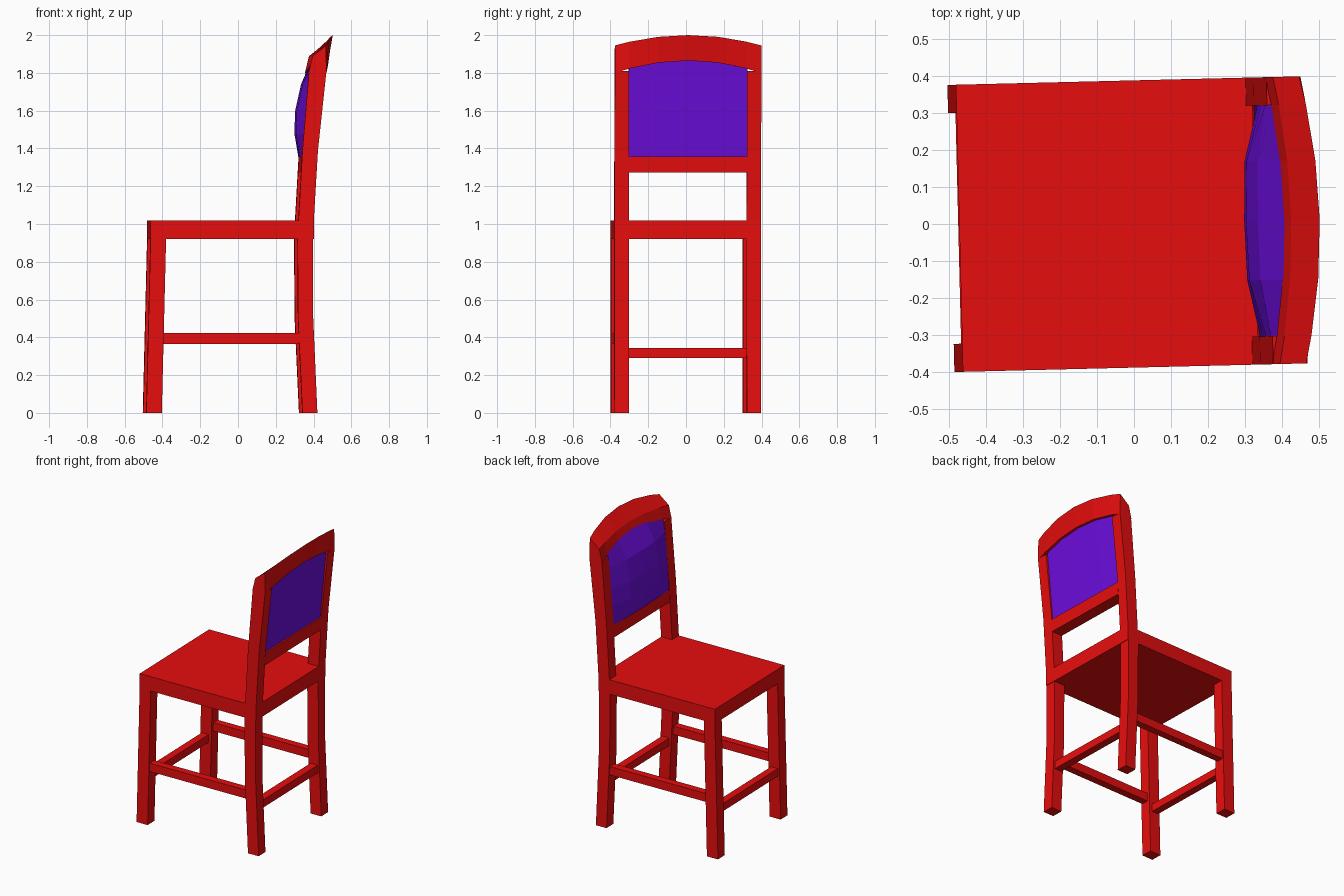
import bpy, bmesh, math
from mathutils import Matrix

if "Cube" in bpy.data.objects:
    bpy.data.objects.remove(bpy.data.objects["Cube"])

TURN = Matrix.Rotation(math.radians(1.4), 4, 'Z')  # whole chair sits slightly turned


def material(name, rgb):
    m = bpy.data.materials.new(name)
    m.diffuse_color = (*rgb, 1)
    m.use_nodes = True
    m.node_tree.nodes["Principled BSDF"].inputs["Base Color"].default_value = m.diffuse_color
    return m


RED = material("red_paint", (0.8, 0.004, 0.004))
PURPLE = material("purple_fabric", (0.15, 0.004, 0.72))


def loft(name, rings, mat=RED):
    """Skin a list of equal-length closed rings and cap both ends."""
    bm = bmesh.new()
    vs = [[bm.verts.new(p) for p in r] for r in rings]
    n = len(vs[0])
    for a, b in zip(vs, vs[1:]):
        for i in range(n):
            bm.faces.new((a[i], a[(i + 1) % n], b[(i + 1) % n], b[i]))
    bm.faces.new(vs[0])
    bm.faces.new(vs[-1])
    bmesh.ops.recalc_face_normals(bm, faces=bm.faces)
    bm.transform(TURN)
    me = bpy.data.meshes.new(name)
    bm.to_mesh(me)
    bm.free()
    me.materials.append(mat)
    ob = bpy.data.objects.new(name, me)
    bpy.context.collection.objects.link(ob)
    return ob


def rect(x0, x1, y0, y1, z):
    return [(x0, y0, z), (x1, y0, z), (x1, y1, z), (x0, y1, z)]


def box(name, x0, x1, y0, y1, z0, z1):
    return loft(name, [rect(x0, x1, y0, y1, z0), rect(x0, x1, y0, y1, z1)])


def mix(a, b, t):
    return [p + (q - p) * t for p, q in zip(a, b)]


W, IN = 0.388, 0.312  # outer and inner half width

# Seat slab
box("seat", -0.472, 0.392, -W, W, 0.92, 1.018)

# Legs, back posts and side stretchers, one set per side
front_leg = [(0, -0.495, -0.413), (0.93, -0.472, -0.39)]
back_post = [(0, 0.332, 0.411), (0.5, 0.309, 0.389), (0.92, 0.306, 0.388),
             (1.02, 0.311, 0.392), (1.39, 0.332, 0.414), (1.81, 0.367, 0.459)]
for side, s in (("left", 1), ("right", -1)):
    y0, y1 = sorted((s * IN, s * W))
    for part, path in (("front_leg", front_leg), ("back_post", back_post)):
        loft(f"{part}_{side}", [rect(a, b, y0, y1, z) for z, a, b in path])
    y0, y1 = sorted((s * 0.33, s * 0.38))
    box(f"side_stretcher_{side}", -0.42, 0.33, y0, y1, 0.365, 0.422)

# Cross stretchers and lower back rail
box("front_stretcher", -0.475, -0.425, -0.32, 0.32, 0.29, 0.343)
box("back_stretcher", 0.332, 0.385, -0.32, 0.32, 0.29, 0.343)
loft("lower_back_rail", [rect(0.327, 0.408, -0.315, 0.315, 1.272),
                         rect(0.332, 0.413, -0.315, 0.315, 1.357)])

# Crest rail, arched and bowed: section is front bottom, front kink, tip, back bottom
centre = [(0.405, 1.865), (0.425, 1.915), (0.502, 2.0), (0.478, 1.865)]
end = [(0.364, 1.80), (0.385, 1.888), (0.456, 1.945), (0.459, 1.80)]
rings = []
for y in (-W, -IN, -0.16, 0, 0.16, IN, W):
    t = (y / W) ** 2
    rings.append([(x, y, z) for x, z in (mix(c, e, t) for c, e in zip(centre, end))])
loft("crest_rail", rings)

# Padded back panel, swelling forward
heights = [1.355, 1.48, 1.60, 1.74]
mid_x = [0.322, 0.298, 0.303, 0.335]
edge_x = [0.334, 0.342, 0.35, 0.363]
rings = []
for y, swell in ((-0.314, 1), (-0.16, 0.1), (0, 0), (0.16, 0.1), (0.314, 1)):
    t = (y / W) ** 2
    top = 1.870 - 0.065 * t
    ring = [(x, y, z) for x, z in zip(mix(mid_x, edge_x, swell), heights)]
    ring += [(0.407 - 0.041 * t, y, top), (0.462 - 0.022 * t, y, top), (0.402, y, 1.355)]
    rings.append(ring)
loft("back_panel", rings, PURPLE)
